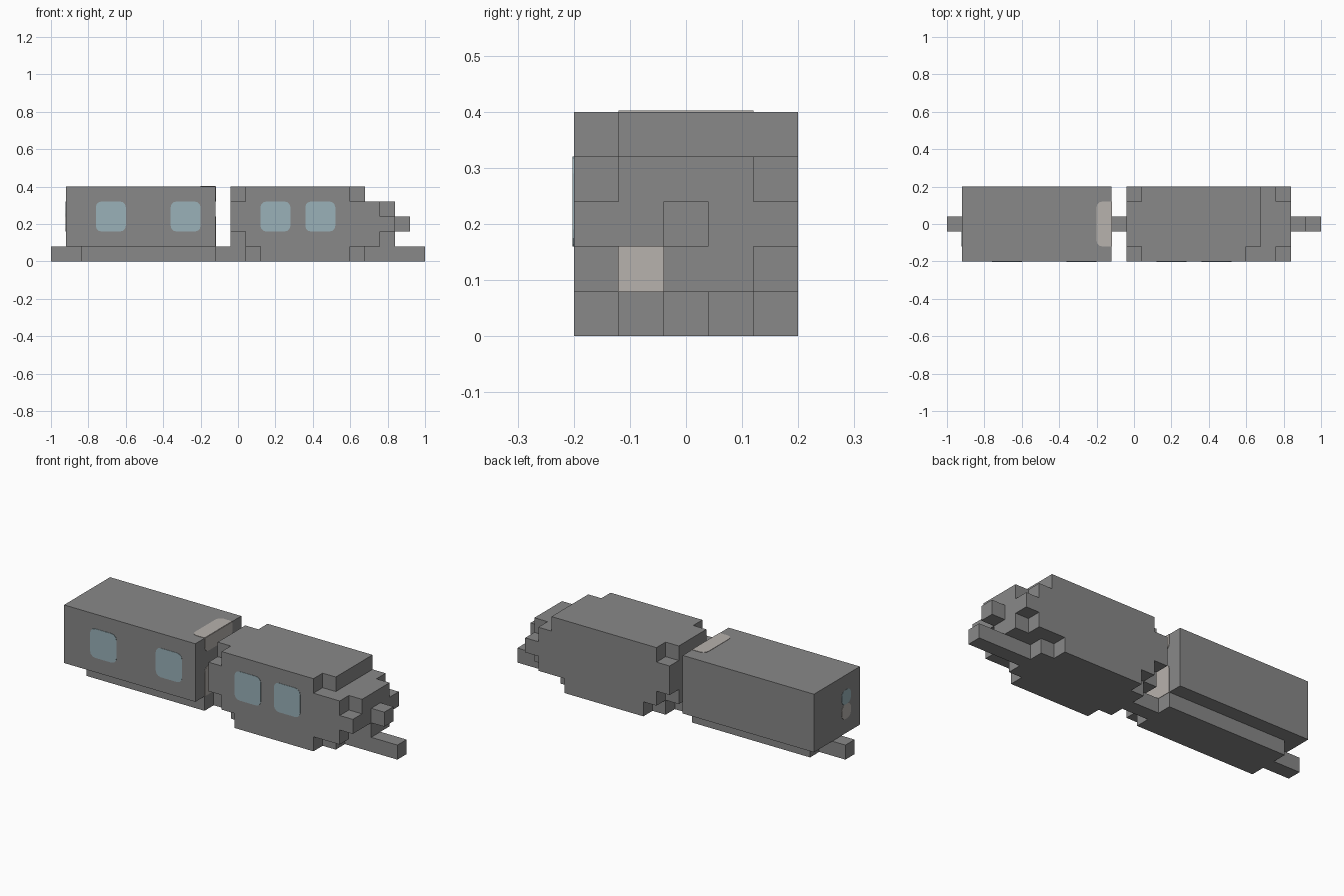
import bpy, bmesh, math
from mathutils import Vector

if "Cube" in bpy.data.objects:
    bpy.data.objects.remove(bpy.data.objects["Cube"], do_unlink=True)

U = 0.08                               # block size
ORIGIN = Vector((-1.0, -0.2, 0.0))


def material(name, rgb):
    m = bpy.data.materials.new(name)
    m.use_nodes = True
    m.diffuse_color = (*rgb, 1)
    m.node_tree.nodes["Principled BSDF"].inputs["Base Color"].default_value = (*rgb, 1)
    return m


GREY = material("body_grey", (0.246, 0.246, 0.246))
BLUE = material("window_blue", (0.32, 0.44, 0.48))
WARM = material("lamp_warm_grey", (0.475, 0.445, 0.418))


def finish(name, bm, mat):
    mesh = bpy.data.meshes.new(name)
    bm.to_mesh(mesh)
    bm.free()
    mesh.materials.append(mat)
    obj = bpy.data.objects.new(name, mesh)
    bpy.context.collection.objects.link(obj)
    return obj


def blocks(name, *boxes):
    """Join block ranges (x0, x1, y0, y1, z0, z1) into one outer shell."""
    cells = {(x, y, z) for a, b, c, d, e, f in boxes
             for x in range(a, b) for y in range(c, d) for z in range(e, f)}
    bm = bmesh.new()
    verts = {}

    def vert(p):
        if p not in verts:
            verts[p] = bm.verts.new(ORIGIN + Vector(p) * U)
        return verts[p]

    for cell in sorted(cells):
        for axis in range(3):
            u, v = (axis + 1) % 3, (axis + 2) % 3
            for side in (0, 1):
                near = list(cell)
                near[axis] += 1 if side else -1
                if tuple(near) in cells:
                    continue
                ring = []
                for du, dv in ((0, 0), (1, 0), (1, 1), (0, 1)):
                    p = list(cell)
                    p[axis] += side
                    p[u] += du
                    p[v] += dv
                    ring.append(vert(tuple(p)))
                bm.faces.new(ring if side else ring[::-1])
    bmesh.ops.dissolve_limit(bm, angle_limit=0.01, verts=bm.verts[:], edges=bm.edges[:])
    return finish(name, bm, GREY)


def plate(name, mat, start, across, up, size, rounded=(1, 1, 1, 1), radius=0.03):
    """Thin panel from a block corner; flags round the corners in turn."""
    across, up = Vector(across), Vector(up)
    out = across.cross(up) * 0.002
    base = ORIGIN + Vector(start) * U
    w, h = size[0] * U, size[1] * U
    points = []
    for n, (sx, sy) in enumerate(((0, 0), (1, 0), (1, 1), (0, 1))):
        if not rounded[n]:
            points.append((sx * w, sy * h))
            continue
        cx, cy = (w - radius if sx else radius), (h - radius if sy else radius)
        for step in range(4):
            t = math.pi * (1 + n / 2 + step / 6)
            points.append((cx + radius * math.cos(t), cy + radius * math.sin(t)))
    bm = bmesh.new()
    face = bm.faces.new([bm.verts.new(base + across * a + up * b) for a, b in points])
    top = bmesh.ops.extrude_face_region(bm, geom=[face])["geom"]
    bmesh.ops.translate(bm, vec=out, verts=[g for g in top if isinstance(g, bmesh.types.BMVert)])
    bmesh.ops.recalc_face_normals(bm, faces=bm.faces[:])
    return finish(name, bm, mat)


# Rear car, its chassis and the couplings
blocks("rear_car", (1, 11, 0, 5, 1, 5))
blocks("rear_chassis", (2, 11, 1, 4, 0, 1))
blocks("rear_coupling", (0, 2, 2, 3, 0, 1))
blocks("middle_coupling", (11, 13, 2, 3, 0, 1))
blocks("nose_coupling", (21, 25, 2, 3, 0, 1))

# Front car, layer by layer, with stepped ends and a low through-slot
blocks("front_car",
       (14, 20, 0, 5, 0, 1), (13, 21, 1, 4, 0, 1),
       (13, 22, 0, 1, 1, 2), (12, 23, 2, 4, 1, 2), (13, 22, 4, 5, 1, 2),
       (12, 23, 0, 5, 2, 3), (23, 24, 2, 3, 2, 3),
       (12, 22, 0, 5, 3, 4), (12, 23, 1, 4, 3, 4),
       (13, 20, 0, 1, 4, 5), (12, 21, 1, 4, 4, 5), (13, 21, 4, 5, 4, 5))

# Side windows
X, Y, Z = (1, 0, 0), (0, 1, 0), (0, 0, 1)
for n, x in enumerate((3, 8, 14, 17)):
    plate(f"side_window_{n + 1}", BLUE, (x, 0, 2), X, Z, (2, 2))

# Small rear window and lamp
plate("rear_window", BLUE, (1, 2, 3), (0, -1, 0), Z, (1, 1))
plate("rear_lamp", WARM, (1, 2, 2), (0, -1, 0), Z, (1, 1))

# Lamp panels on the inner end of the rear car
plate("roof_lamp", WARM, (10, 1, 5), X, Y, (1, 3), (1, 0, 0, 1))
plate("upper_end_lamp", WARM, (11, 1, 4), Y, Z, (3, 1), (1, 1, 0, 0))
plate("lower_end_lamp", WARM, (11, 1, 1), Y, Z, (3, 2), (0, 0, 1, 1))
